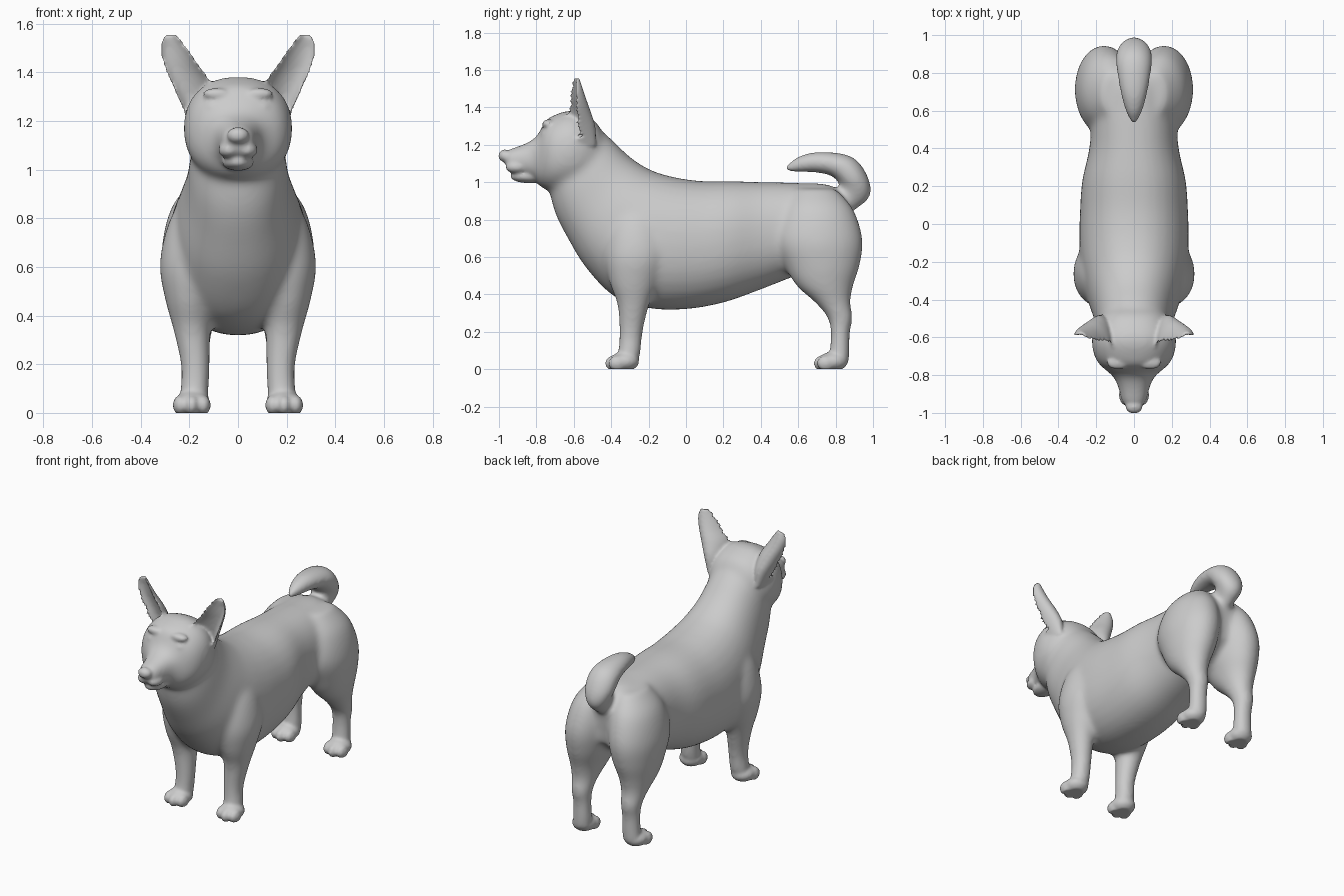
import bpy, bmesh, math
from mathutils import Vector, Matrix


def spline(secs, t):
    # Catmull-Rom interpolation of section tuples
    i = min(int(t), len(secs) - 2)
    f = t - i
    p = [secs[max(0, min(len(secs) - 1, i + k))] for k in (-1, 0, 1, 2)]
    return [0.5 * (2 * b + (c - a) * f + (2 * a - 5 * b + 4 * c - d) * f * f
                   + (3 * b - a - 3 * c + d) * f ** 3) for a, b, c, d in zip(*p)]


def to_object(bm, name):
    bmesh.ops.recalc_face_normals(bm, faces=bm.faces)
    me = bpy.data.meshes.new(name)
    bm.to_mesh(me)
    bm.free()
    ob = bpy.data.objects.new(name, me)
    bpy.context.collection.objects.link(ob)
    return ob


def loft(name, secs, e=2.0, cup=False, side=1, n=32, sub=5):
    # section: centre x, edge A (y, z), edge B (y, z), half width in x
    bm = bmesh.new()
    rings = []
    count = (len(secs) - 1) * sub
    for k in range(count + 1):
        cx, ay, az, by, bz, w = spline(secs, k / sub)
        A, B = Vector((0, ay, az)), Vector((0, by, bz))
        ring = []
        for j in range(n):
            a = 2 * math.pi * j / n
            c, s = math.cos(a), math.sin(a)
            c = math.copysign(abs(c) ** (2 / e), c)
            s = math.copysign(abs(s) ** (2 / e), s)
            if cup:
                f = -s if s < 0 else 0.55 * s
            else:
                f = 0.5 - 0.5 * s
            p = A.lerp(B, f)
            p.x = side * (cx + w * c)
            if cup:
                p.y += 0.25 * w * c
            ring.append(bm.verts.new(p))
        rings.append(ring)
    for r, q in zip(rings, rings[1:]):
        for j in range(n):
            bm.faces.new((r[j], r[(j + 1) % n], q[(j + 1) % n], q[j]))
    bm.faces.new(rings[0])
    bm.faces.new(rings[-1])
    return to_object(bm, name)


def ball(name, c, r):
    bm = bmesh.new()
    bmesh.ops.create_uvsphere(bm, u_segments=24, v_segments=16, radius=1,
                              matrix=Matrix.Translation(c) @ Matrix.Diagonal((*r, 1)))
    return to_object(bm, name)


def fuse(name, obs, voxel, smooth):
    # join parts into one continuous skin
    bpy.ops.object.select_all(action='DESELECT')
    for o in obs:
        o.select_set(True)
    ob = obs[0]
    bpy.context.view_layer.objects.active = ob
    bpy.ops.object.join()
    ob.name = name
    m = ob.modifiers.new("skin", 'REMESH')
    m.mode = 'VOXEL'
    m.voxel_size = voxel
    s = ob.modifiers.new("soften", 'SMOOTH')
    s.factor, s.iterations = 0.5, smooth
    for mod in ("skin", "soften"):
        bpy.ops.object.modifier_apply(modifier=mod)
    return ob


def slices(rows):
    # horizontal slices: z, y0, y1, x0, x1
    return [((a + b) / 2, y0, z, y1, z, (b - a) / 2) for z, y0, y1, a, b in rows]


# torso and neck
torso = loft("torso", [
    (0, -.50, 1.32, -.735, .98, .17), (0, -.40, 1.235, -.70, .84, .195),
    (0, -.30, 1.14, -.63, .70, .215), (0, -.20, 1.075, -.53, .54, .25),
    (0, -.10, 1.04, -.38, .39, .28), (0, 0, 1.02, -.20, .33, .29),
    (0, .10, 1.01, 0, .325, .287), (0, .25, 1.01, .20, .36, .275),
    (0, .40, 1.005, .40, .43, .237), (0, .60, 1.0, .58, .50, .22),
    (0, .78, .985, .75, .55, .19), (0, .885, .88, .86, .64, .09)], e=2.2)

# head and muzzle
head = loft("head", [
    (0, -.42, 1.22, -.42, 1.05, .10), (0, -.48, 1.325, -.48, 1.0, .17),
    (0, -.55, 1.37, -.55, .97, .21), (0, -.62, 1.388, -.62, .96, .224),
    (0, -.70, 1.365, -.70, .955, .21), (0, -.75, 1.335, -.75, .965, .178),
    (0, -.785, 1.27, -.785, .985, .135), (0, -.82, 1.232, -.82, 1.02, .102),
    (0, -.88, 1.203, -.88, 1.04, .08), (0, -.94, 1.183, -.94, 1.055, .066),
    (0, -.975, 1.165, -.965, 1.085, .045)], e=2.25)

# tail
tail = loft("tail", [
    (0, .90, .85, .78, .95, .05), (0, .985, .925, .82, .985, .075),
    (0, .975, 1.03, .81, 1.01, .098), (0, .89, 1.14, .77, 1.04, .095),
    (0, .72, 1.168, .69, 1.055, .075), (0, .60, 1.143, .60, 1.055, .048),
    (0, .525, 1.09, .525, 1.055, .015)])

front_leg = slices([
    (.93, -.34, -.17, .06, .19), (.80, -.41, -.11, .04, .28),
    (.62, -.435, -.09, .06, .322), (.47, -.41, -.145, .09, .30),
    (.35, -.368, -.195, .112, .268), (.20, -.358, -.23, .115, .236),
    (.10, -.365, -.24, .118, .238), (.02, -.38, -.26, .12, .25)])
hind_leg = slices([
    (.97, .58, .80, .04, .17), (.86, .51, .895, .0, .268),
    (.70, .47, .945, .0, .312), (.56, .525, .93, .03, .305),
    (.45, .59, .895, .07, .285), (.36, .69, .88, .10, .26),
    (.28, .755, .893, .115, .245), (.20, .772, .878, .12, .236),
    (.10, .765, .876, .118, .238), (.02, .75, .87, .12, .25)])
ear = slices([
    (1.20, -.59, -.48, .13, .205), (1.30, -.625, -.485, .105, .25),
    (1.38, -.63, -.51, .12, .286), (1.45, -.625, -.535, .168, .312),
    (1.51, -.615, -.555, .21, .320), (1.56, -.612, -.57, .25, .305)])

body_parts = [torso, head, tail]
details = []
for s in (1, -1):
    body_parts += [loft("front_leg", front_leg, side=s), loft("hind_leg", hind_leg, side=s)]
    details.append(loft("ear", ear, cup=True, side=s))
    # paws with toes
    for y in (-.33, .785):
        details.append(ball("paw", (s * .188, y, .045), (.074, .08, .052)))
        for dx in (-.046, 0, .046):
            yt = y - .055 + abs(dx) * .4
            details.append(ball("toe", (s * (.19 + dx), yt, .036), (.032, .048, .042)))
    # brow, eyelid and lip
    details.append(ball("brow", (s * .085, -.735, 1.315), (.06, .035, .025)))
    details.append(ball("eyelid", (s * .095, -.745, 1.262), (.04, .03, .016)))
    details.append(ball("lip", (s * .036, -.905, 1.085), (.045, .06, .035)))
# nose and lower jaw
details.append(ball("nose", (0, -.968, 1.145), (.046, .036, .034)))
details.append(ball("lower_jaw", (0, -.84, 1.035), (.066, .10, .036)))

body = fuse("dog_body", body_parts, .013, 22)
dog = fuse("dog", [body] + details, .0095, 6)

# flat soles
for v in dog.data.vertices:
    v.co.z = max(v.co.z, 0.004) - 0.004
for p in dog.data.polygons:
    p.use_smooth = True
